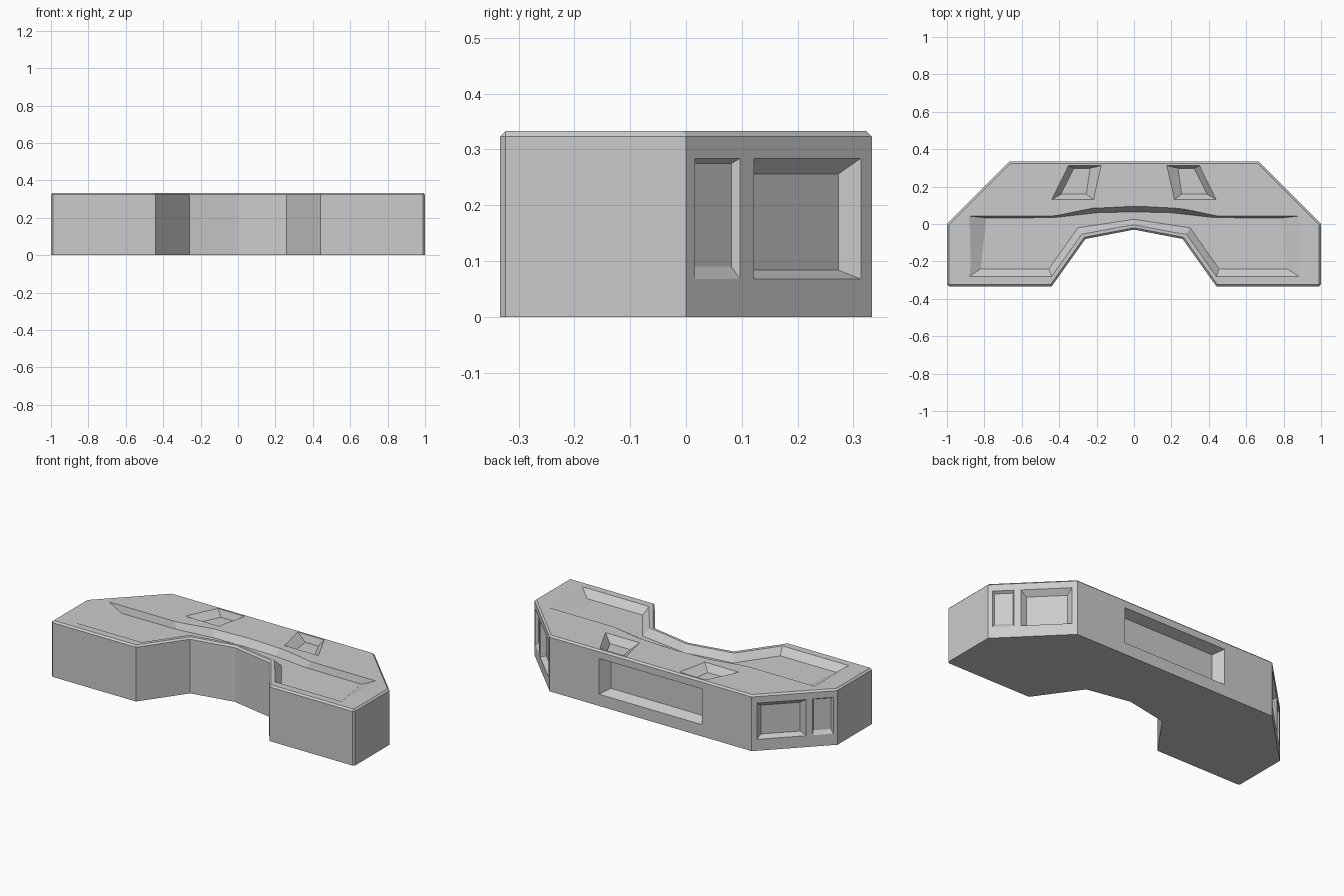
import bpy, bmesh
from mathutils import Vector

if "Cube" in bpy.data.objects:
    bpy.data.objects.remove(bpy.data.objects["Cube"])

H = 0.333     # desk height
R = 0.5 ** 0.5


def loft(name, low, high):
    """Closed solid between two matching loops."""
    bm = bmesh.new()
    a = [bm.verts.new(p) for p in low]
    b = [bm.verts.new(p) for p in high]
    n = len(a)
    bm.faces.new(a[::-1])
    bm.faces.new(b)
    for i in range(n):
        j = (i + 1) % n
        bm.faces.new((a[i], a[j], b[j], b[i]))
    bmesh.ops.recalc_face_normals(bm, faces=bm.faces[:])
    me = bpy.data.meshes.new(name)
    bm.to_mesh(me)
    bm.free()
    ob = bpy.data.objects.new(name, me)
    bpy.context.collection.objects.link(ob)
    return ob


def mirrored(half):
    """Complete a right-hand half outline across x = 0 (ends lie on the axis)."""
    return half + [(-x, y) for x, y in half[-2:0:-1]]


# Desk body: extruded outline with small bevels on top rim and front corners
outline = mirrored([(0, -0.03), (0.26, -0.08), (0.44, -H), (1, -H), (1, 0),
                    (0.667, H), (0, H)])
desk = loft("desk_body", [(x, y, 0) for x, y in outline],
            [(x, y, H) for x, y in outline])
bm = bmesh.new()
bm.from_mesh(desk.data)
rim = [e for e in bm.edges if all(v.co.z > H - 1e-4 for v in e.verts)
       or all(abs(v.co.x) > 0.99 and v.co.y < -0.3 for v in e.verts)]
bmesh.ops.bevel(bm, geom=rim, offset=0.01, segments=1, affect='EDGES')
bmesh.ops.dissolve_limit(bm, angle_limit=0.01, verts=bm.verts[:], edges=bm.edges[:])
bm.to_mesh(desk.data)
bm.free()


def pocket(name, rim_loop, floor_loop, extend=0.3):
    """Cut a tapered recess; walls are extended outwards past the surface."""
    rim_v = [Vector(p) for p in rim_loop]
    floor_v = [Vector(p) for p in floor_loop]
    outer = [r + (r - f) * extend for r, f in zip(rim_v, floor_v)]
    cutter = loft(name, floor_v, outer)
    cutter.hide_render = True
    cutter.hide_set(True)
    mod = desk.modifiers.new(name, 'BOOLEAN')
    mod.operation = 'DIFFERENCE'
    mod.solver = 'EXACT'
    mod.object = cutter


def rect(a0, a1, z0, z1):
    return [(a0, z0), (a1, z0), (a1, z1), (a0, z1)]


# Sunken worktop along the front
top_rim = mirrored([(0, -0.005), (0.28, -0.055), (0.44, -0.28), (0.88, -0.28),
                    (0.88, 0.042), (0.45, 0.042), (0.22, 0.085), (0, 0.095)])
top_floor = mirrored([(0, 0.025), (0.30, -0.02), (0.455, -0.24), (0.82, -0.24),
                      (0.79, 0.032), (0.43, 0.034), (0.2, 0.06), (0, 0.065)])
pocket("worktop_cutter", [(x, y, H) for x, y in top_rim],
       [(x, y, H - 0.04) for x, y in top_floor])

# Long recess in the back face
pocket("back_recess_cutter",
       [(x, H, z) for x, z in rect(-0.34, 0.34, 0.07, 0.283)],
       [(x, H - 0.06, z) for x, z in rect(-0.305, 0.305, 0.092, 0.263)])


def angled(s, y, z, d):
    """Point on the angled back corner face, sunk by depth d."""
    return (s * (1 - y - d * R), y - d * R, z)


for s, side in ((1, "right"), (-1, "left")):
    # Tapered tray in the top
    pocket(side + "_tray_cutter",
           [(s * x, y, H) for x, y in
            ((0.215, 0.13), (0.44, 0.13), (0.35, 0.312), (0.175, 0.312))],
           [(s * x, y, H - 0.04) for x, y in
            ((0.255, 0.16), (0.39, 0.16), (0.322, 0.298), (0.235, 0.298))])
    # Wide and narrow panels in the angled corner
    pocket(side + "_wide_panel_cutter",
           [angled(s, y, z, 0) for y, z in rect(0.122, 0.313, 0.068, 0.284)],
           [angled(s, y, z, 0.03) for y, z in rect(0.141, 0.294, 0.084, 0.256)])
    pocket(side + "_narrow_panel_cutter",
           [angled(s, y, z, 0) for y, z in rect(0.016, 0.097, 0.068, 0.284)],
           [angled(s, y, z, 0.015) for y, z in rect(0.024, 0.092, 0.09, 0.275)])
